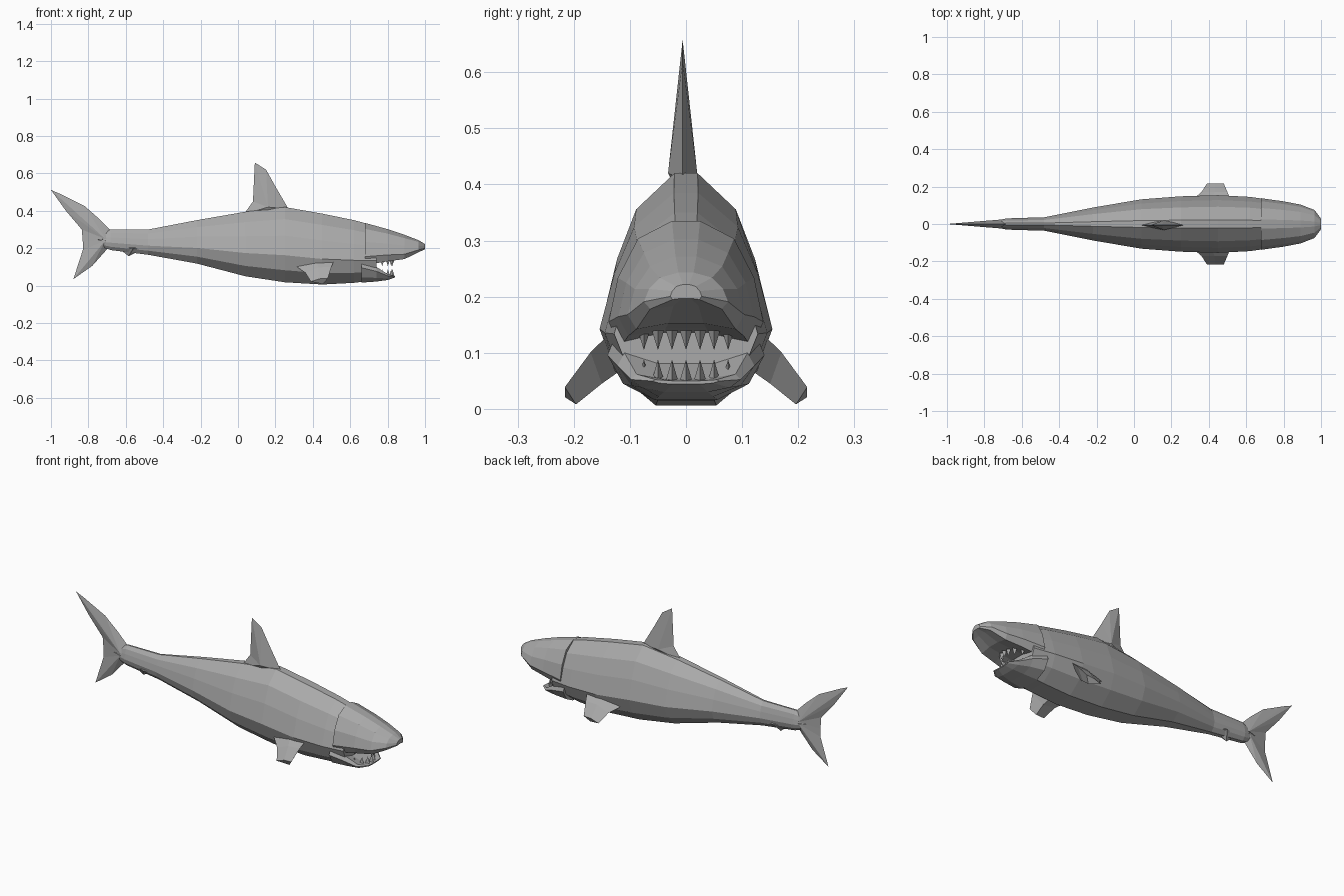
import bpy, bmesh

if "Cube" in bpy.data.objects:
    bpy.data.objects.remove(bpy.data.objects["Cube"])

skin = bpy.data.materials.new("shark_grey")
skin.use_nodes = True
GREY = (0.4, 0.4, 0.4, 1)
skin.diffuse_color = GREY
skin.node_tree.nodes["Principled BSDF"].inputs["Base Color"].default_value = GREY


def finish(name, bm):
    bmesh.ops.recalc_face_normals(bm, faces=bm.faces)
    mesh = bpy.data.meshes.new(name)
    bm.to_mesh(mesh)
    bm.free()
    mesh.materials.append(skin)
    obj = bpy.data.objects.new(name, mesh)
    bpy.context.collection.objects.link(obj)
    return obj


def bridge(bm, rings):
    """Skin a list of equal point rings and cap both ends."""
    loops = [[bm.verts.new(p) for p in ring] for ring in rings]
    for a, b in zip(loops, loops[1:]):
        for i in range(len(a)):
            j = (i + 1) % len(a)
            bm.faces.new((a[i], a[j], b[j], b[i]))
    bm.faces.new(loops[0])
    bm.faces.new(loops[-1])


def loft(name, stations, half):
    """stations: x, top, bottom, half width; half: (width, height) fractions."""
    rings = []
    for x, top, bot, w in stations:
        side = [(x, w * u, bot + (top - bot) * t) for u, t in half]
        rings.append(side + [(x, -y, z) for x, y, z in reversed(side)])
    bm = bmesh.new()
    bridge(bm, rings)
    return finish(name, bm)


def blade(name, outline, centre, thick):
    """Thin fin: flat outline in the xz plane swelling to a central ridge."""
    bm = bmesh.new()
    rim = [bm.verts.new((x, 0, z)) for x, z in outline]
    for s in (-1, 1):
        hub = bm.verts.new((centre[0], s * thick, centre[1]))
        for i, v in enumerate(rim):
            bm.faces.new((v, rim[(i + 1) % len(rim)], hub))
    return finish(name, bm)


# Trunk from tail stalk to the back of the mouth
loft("body", [
    (-0.74, 0.28, 0.21, 0.018), (-0.68, 0.30, 0.19, 0.03), (-0.48, 0.30, 0.165, 0.036),
    (-0.22, 0.35, 0.118, 0.088), (0.04, 0.395, 0.05, 0.132), (0.25, 0.42, 0.018, 0.148),
    (0.45, 0.385, 0.006, 0.154), (0.62, 0.35, 0.015, 0.145), (0.74, 0.318, 0.03, 0.128)],
    [(0.14, 1), (0.6, 0.84), (0.83, 0.62), (1, 0.36), (0.82, 0.16), (0.35, 0)])

# Snout overhanging the mouth
loft("snout", [
    (0.68, 0.335, 0.11, 0.138), (0.80, 0.302, 0.13, 0.121), (0.89, 0.272, 0.142, 0.104),
    (0.965, 0.243, 0.178, 0.075), (1.0, 0.222, 0.195, 0.028)],
    [(0.18, 1), (0.62, 0.86), (0.88, 0.55), (1, 0.2), (0.85, 0), (0.3, 0.08)])

# Lower jaw
loft("lower_jaw", [
    (0.66, 0.13, 0.016, 0.14), (0.74, 0.10, 0.022, 0.122),
    (0.80, 0.062, 0.03, 0.098), (0.84, 0.052, 0.044, 0.06)],
    [(0.4, 0.75), (0.9, 1), (1, 0.7), (0.8, 0.25), (0.4, 0)])

# Teeth along both jaws
bm = bmesh.new()
for k in range(-3, 4):
    y, x = k * 0.025, 0.825 - 0.006 * k * k
    for base, tip in ((0.05, 0.088), (0.14, 0.105)):
        ring = [bm.verts.new((x + dx, y + dy, base))
                for dx, dy in ((0.012, 0), (-0.01, 0.011), (-0.01, -0.011))]
        point = bm.verts.new((x, y, tip))
        bm.faces.new(ring)
        for i in range(3):
            bm.faces.new((ring[i], ring[(i + 1) % 3], point))
finish("teeth", bm)

# Dorsal fin
dorsal = blade("dorsal_fin", [
    (0.03, 0.38), (0.08, 0.45), (0.09, 0.658), (0.15, 0.62), (0.20, 0.53),
    (0.27, 0.41), (0.16, 0.37)], (0.16, 0.42), 0.026)
dorsal.location.y = -0.006

# Tail fin lobes
blade("upper_tail_lobe", [
    (-0.64, 0.25), (-0.69, 0.305), (-0.74, 0.355), (-0.82, 0.425), (-0.95, 0.49),
    (-1.0, 0.512), (-0.92, 0.40), (-0.835, 0.30), (-0.83, 0.235)], (-0.71, 0.25), 0.024)
blade("lower_tail_lobe", [
    (-0.65, 0.26), (-0.83, 0.25), (-0.83, 0.19), (-0.88, 0.035), (-0.78, 0.105),
    (-0.70, 0.195)], (-0.71, 0.24), 0.024)

# Small fin under the tail stalk
blade("anal_fin", [(-0.68, 0.21), (-0.62, 0.185), (-0.585, 0.158), (-0.54, 0.18),
                   (-0.45, 0.175), (-0.5, 0.23)], (-0.56, 0.2), 0.036)

# Paired pectoral fins: root, middle and tip sections
for name, s in (("left_pectoral_fin", 1), ("right_pectoral_fin", -1)):
    sections = []
    for y, z, back, front, drop in ((0.12, 0.13, 0.30, 0.52, 0.05),
                                    (0.17, 0.085, 0.36, 0.50, 0.04),
                                    (0.216, 0.03, 0.39, 0.48, 0.022)):
        mid = (back + front) / 2
        sections.append([(back, s * y, z - drop * 0.4), (mid, s * y, z + drop * 0.3),
                         (front, s * y, z + drop * 0.4),
                         (mid + 0.02, s * (y - 0.02), z - drop)])
    bm = bmesh.new()
    bridge(bm, sections)
    finish(name, bm)
